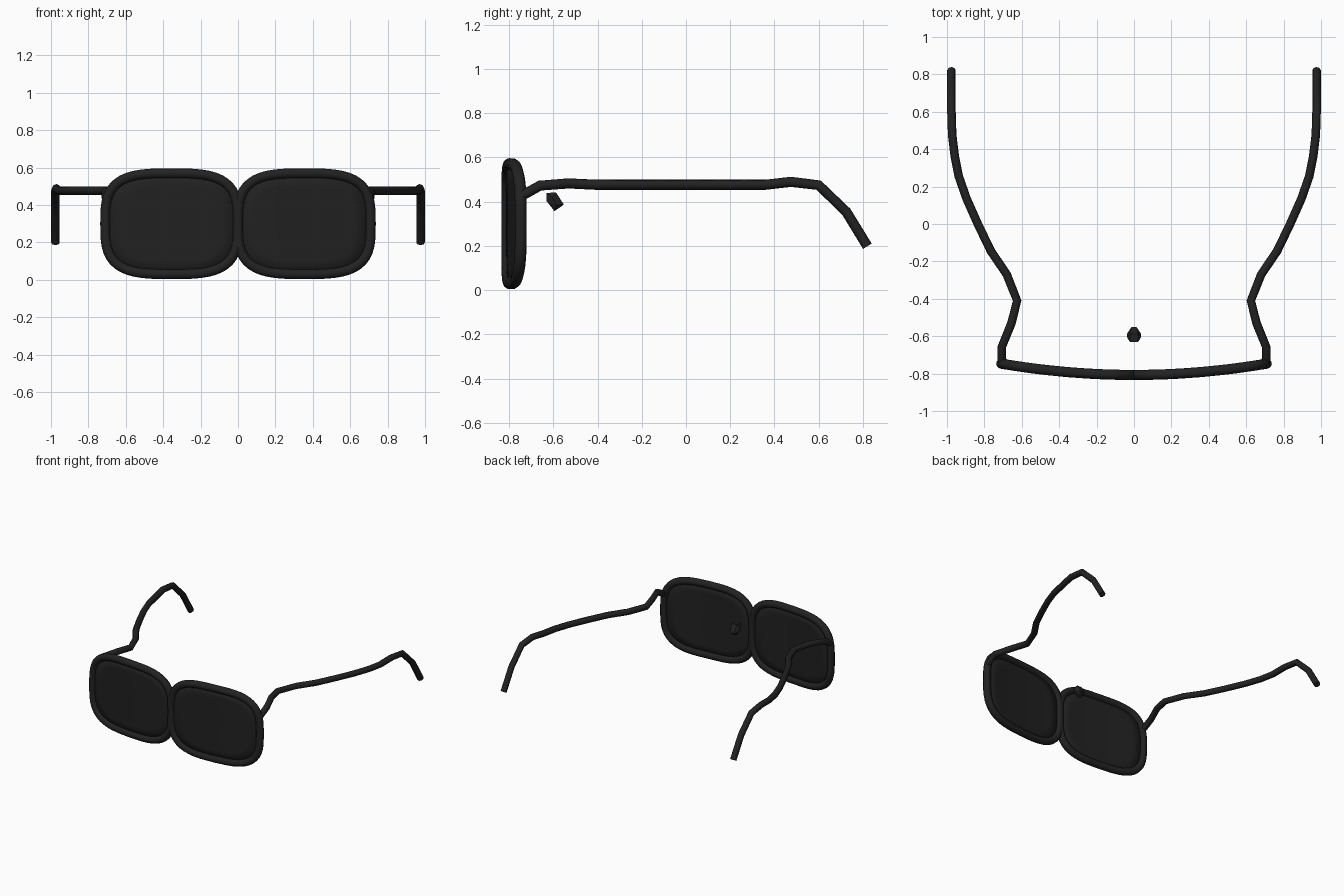
import bpy, bmesh, math
from mathutils import Vector

if "Cube" in bpy.data.objects:
    bpy.data.objects.remove(bpy.data.objects["Cube"], do_unlink=True)


def material(name, value):
    mat = bpy.data.materials.new(name)
    mat.use_nodes = True
    colour = (value, value, value, 1)
    mat.diffuse_color = colour
    bsdf = next(n for n in mat.node_tree.nodes if n.type == 'BSDF_PRINCIPLED')
    bsdf.inputs["Base Color"].default_value = colour
    return mat


frame_black = material("frame black", 0.016)
lens_black = material("lens black", 0.015)

HALF_W, HALF_H, MID_Z, POWER = 0.355, 0.27, 0.30, 3.3
STEPS = 48


def smooth(obj, angle):
    bpy.ops.object.select_all(action='DESELECT')
    obj.select_set(True)
    bpy.context.view_layer.objects.active = obj
    bpy.ops.object.shade_smooth_by_angle(angle=math.radians(angle))


def tube(name, points, radius, resolution, closed):
    """Round tube along a path, turned into a mesh."""
    curve = bpy.data.curves.new(name, 'CURVE')
    curve.dimensions = '3D'
    curve.bevel_depth = radius
    curve.bevel_resolution = resolution
    curve.use_fill_caps = not closed
    spline = curve.splines.new('POLY')
    spline.points.add(len(points) - 1)
    for p, co in zip(spline.points, points):
        p.co = (*co, 1)
    spline.use_cyclic_u = closed
    curve.materials.append(frame_black)
    obj = bpy.data.objects.new(name, curve)
    bpy.context.collection.objects.link(obj)
    bpy.ops.object.select_all(action='DESELECT')
    obj.select_set(True)
    bpy.context.view_layer.objects.active = obj
    bpy.ops.object.convert(target='MESH')
    smooth(obj, 50)
    return obj


def mesh_object(name, bm, mat):
    bmesh.ops.recalc_face_normals(bm, faces=bm.faces)
    mesh = bpy.data.meshes.new(name)
    bm.to_mesh(mesh)
    bm.free()
    mesh.materials.append(mat)
    obj = bpy.data.objects.new(name, mesh)
    bpy.context.collection.objects.link(obj)
    return obj


def outline(side, scale):
    """Rounded rectangle wrapped onto the curved front of the glasses."""
    ring = []
    for i in range(STEPS):
        a = math.tau * i / STEPS
        c, s = math.cos(a), math.sin(a)
        x = HALF_W * (side + scale * math.copysign(abs(c) ** (2 / POWER), c))
        z = MID_Z + HALF_H * scale * math.copysign(abs(s) ** (2 / POWER), s)
        ring.append(Vector((x, -0.807 + 0.12 * x * x, z)))
    return ring


def lens(name, side):
    bm = bmesh.new()
    rings = [[bm.verts.new(p) for p in outline(side, s)] for s in (1, 0.75, 0.5, 0.25)]
    for outer, inner in zip(rings, rings[1:]):
        for i in range(STEPS):
            j = (i + 1) % STEPS
            bm.faces.new((outer[i], outer[j], inner[j], inner[i]))
    bm.faces.new(rings[-1])
    obj = mesh_object(name, bm, lens_black)
    solid = obj.modifiers.new("thickness", 'SOLIDIFY')
    solid.thickness = 0.012
    solid.offset = 0
    smooth(obj, 40)


# Temple path: x outwards, y backwards, z up
TEMPLE = [(0.705, -0.745, 0.425), (0.708, -0.66, 0.472), (0.655, -0.53, 0.482),
          (0.625, -0.41, 0.476), (0.68, -0.27, 0.476), (0.765, -0.145, 0.476),
          (0.835, 0.0, 0.476), (0.895, 0.135, 0.476), (0.937, 0.255, 0.476),
          (0.958, 0.36, 0.476), (0.972, 0.475, 0.489), (0.976, 0.6, 0.474),
          (0.976, 0.725, 0.353), (0.976, 0.82, 0.198)]

# Rims, lenses and temples on both sides
for label, side in (("left", 1), ("right", -1)):
    tube(label + "_rim", outline(side, 1), 0.027, 3, True)
    lens(label + "_lens", side)
    tube(label + "_temple", [(side * x, y, z) for x, y, z in TEMPLE], 0.023, 2, False)

# Small stub behind the bridge: faceted, tapering to the back
STUB = [(0.022, -0.63, 0.438), (0.022, -0.63, 0.402), (0.038, -0.605, 0.42),
        (0.022, -0.588, 0.442), (0.036, -0.585, 0.385), (0.014, -0.552, 0.386),
        (0.014, -0.595, 0.357)]
bm = bmesh.new()
for x, y, z in STUB:
    for side in (1, -1):
        bm.verts.new((side * x, y, z))
bmesh.ops.convex_hull(bm, input=bm.verts[:])
stub = mesh_object("nose_stub", bm, frame_black)
